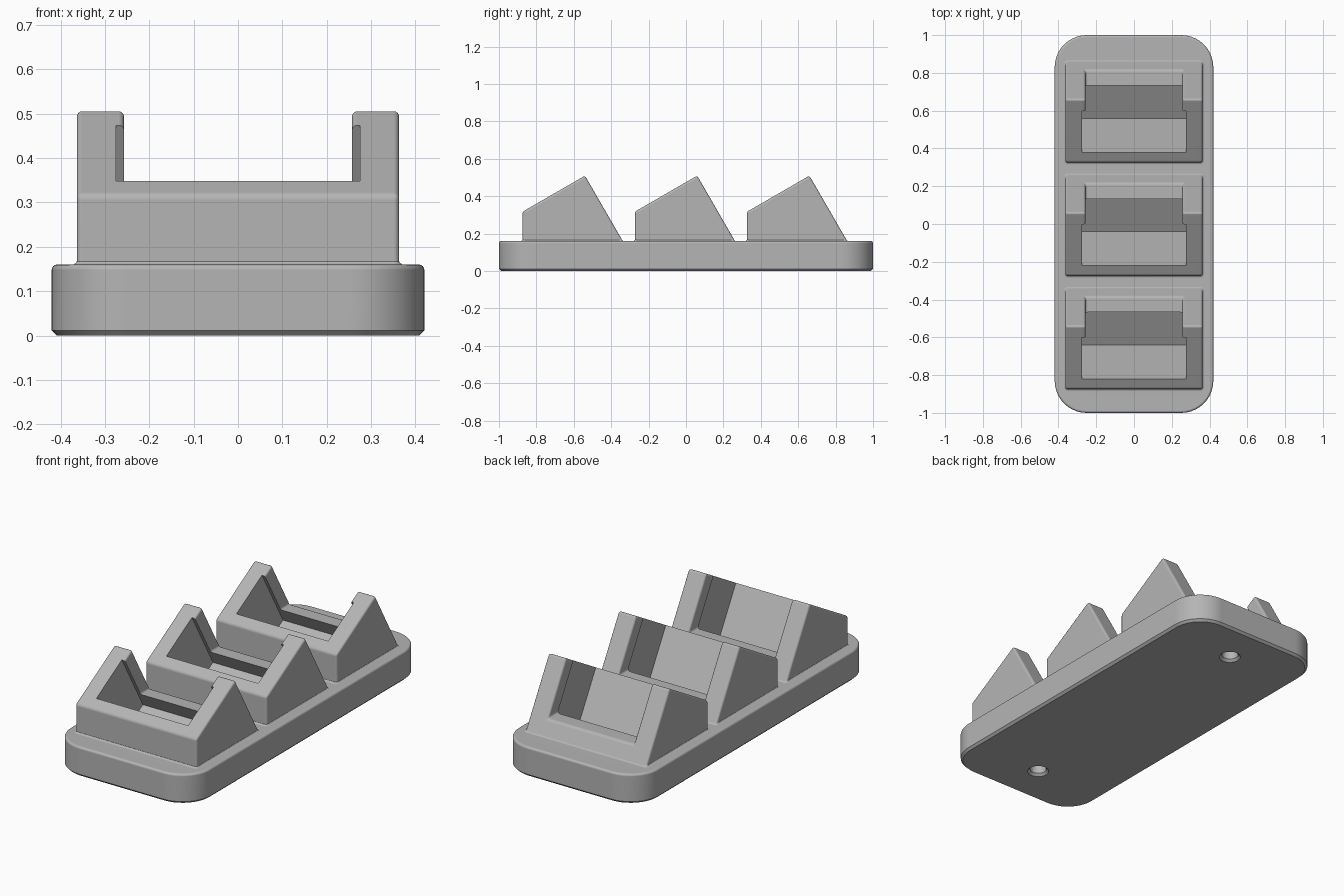
import bpy, bmesh, math

cube = bpy.data.objects.get("Cube")
if cube:
    bpy.data.objects.remove(cube, do_unlink=True)

HALF_W, BASE_H, FILLET = 0.42, 0.16, 0.012
WEDGE_W, POCKET_W, NOTCH_W = 0.363, 0.275, 0.257
SLOPE = math.radians(30)
STATIONS = (-0.6, 0, 0.6)

grey = bpy.data.materials.new("plain grey")
grey.use_nodes = True
colour = (0.46, 0.46, 0.46, 1)
grey.diffuse_color = colour
grey.node_tree.nodes["Principled BSDF"].inputs["Base Color"].default_value = colour


def loft(name, rings):
    """Closed solid through a stack of equally sized point rings."""
    bm = bmesh.new()
    loops = [[bm.verts.new(p) for p in ring] for ring in rings]
    for a, b in zip(loops, loops[1:]):
        for i in range(len(a)):
            j = (i + 1) % len(a)
            bm.faces.new((a[i], a[j], b[j], b[i]))
    bm.faces.new(loops[0])
    bm.faces.new(loops[-1])
    bmesh.ops.recalc_face_normals(bm, faces=bm.faces)
    mesh = bpy.data.meshes.new(name)
    bm.to_mesh(mesh)
    bm.free()
    mesh.materials.append(grey)
    obj = bpy.data.objects.new(name, mesh)
    bpy.context.collection.objects.link(obj)
    return obj


def rounded_ring(x, y0, y1, radius, z, steps=10):
    """Rounded rectangle, symmetric in x, at height z."""
    centres = ((1, y1 - radius), (-1, y1 - radius), (-1, y0 + radius), (1, y0 + radius))
    points = []
    for quarter, (side, cy) in enumerate(centres):
        for s in range(steps + 1):
            a = math.pi / 2 * (quarter + s / steps)
            points.append((side * (x - radius) + radius * math.cos(a),
                           cy + radius * math.sin(a), z))
    return points


def prism(name, profile, half_width, y):
    """Side profile of (y, z) points extruded across x."""
    return loft(name, [[(x, y + p, z) for p, z in profile]
                       for x in (-half_width, half_width)])


def apply(obj, modifier):
    bpy.context.view_layer.objects.active = obj
    bpy.ops.object.modifier_apply(modifier=modifier.name)


def combine(obj, other, operation):
    mod = obj.modifiers.new("combine", 'BOOLEAN')
    mod.solver = 'EXACT'
    mod.operation = operation
    mod.object = other
    apply(obj, mod)
    bpy.data.objects.remove(other, do_unlink=True)


# Base plate: chamfered below, filleted above
levels = [(FILLET, 0), (0, FILLET)]
for s in range(5):
    a = math.pi / 8 * s
    levels.append((FILLET * (1 - math.cos(a)), BASE_H - FILLET * (1 - math.sin(a))))
base = loft("stepped_stand", [rounded_ring(HALF_W - i, i - 1, 1 - i, 0.17 - i, z)
                              for i, z in levels])

# Wedge side profile: 30 degree seat slope meeting a 60 degree back
FRONT, BACK, LIP = -0.274, 0.262, 0.317
rise, fall = math.tan(SLOPE), 1 / math.tan(SLOPE)
peak_y = (BASE_H + fall * BACK - LIP + rise * FRONT) / (rise + fall)
peak_z = LIP + rise * (peak_y - FRONT)
buried = 0.1
wedge_profile = [(FRONT, buried), (FRONT, LIP), (peak_y, peak_z),
                 (BACK + (BASE_H - buried) / fall, buried)]

# Notch opens the back; ledge stays below it
notch_profile = [(-0.1, 0.24), (0.5, 0.24), (0.5, 0.8), (-0.1, 0.8)]


def slope_point(along, depth):
    """Point measured along the seat slope and down into the body."""
    c, s = math.cos(SLOPE), math.sin(SLOPE)
    return (FRONT + along * c + depth * s, LIP + along * s - depth * c)


# Tilted pocket, square to the seat slope
pocket_profile = [slope_point(0.062, -0.2), slope_point(0.314, -0.2),
                  slope_point(0.314, 0.36), slope_point(0.062, 0.36)]

for y in STATIONS:
    wedge = prism("wedge", wedge_profile, WEDGE_W, y)
    combine(wedge, prism("notch", notch_profile, NOTCH_W, y), 'DIFFERENCE')
    bevel = wedge.modifiers.new("soft edges", 'BEVEL')
    bevel.width = FILLET
    bevel.segments = 4
    bevel.limit_method = 'ANGLE'
    apply(wedge, bevel)
    combine(base, wedge, 'UNION')

    # Flared foot where the wedge meets the plate
    rings = []
    for s in range(-1, 5):
        a = math.pi / 8 * max(s, 0)
        out = FILLET * (1 - math.sin(a)) - 0.001
        z = BASE_H + FILLET * (1 - math.cos(a)) - (0.01 if s < 0 else 0)
        back = BACK - (z - BASE_H) / fall + out / 2
        rings.append(rounded_ring(WEDGE_W + out, y + FRONT - out, y + back,
                                  FILLET + out, z, 4))
    combine(base, loft("foot", rings), 'UNION')

for y in STATIONS:
    combine(base, prism("pocket", pocket_profile, POCKET_W, y), 'DIFFERENCE')

# Two countersunk blind holes underneath
for y in (-0.77, 0.77):
    hole = [rounded_ring(r, y - r, y + r, r * 0.999, z, 8)
            for r, z in ((0.065, -0.01), (0.042, 0.013), (0.042, 0.1))]
    combine(base, loft("hole", hole), 'DIFFERENCE')

# Smooth fillets, flat broad faces
bpy.ops.object.select_all(action='DESELECT')
base.select_set(True)
bpy.context.view_layer.objects.active = base
bpy.ops.object.shade_smooth_by_angle(angle=math.radians(28))
weighted = base.modifiers.new("flat normals", 'WEIGHTED_NORMAL')
weighted.keep_sharp = True
